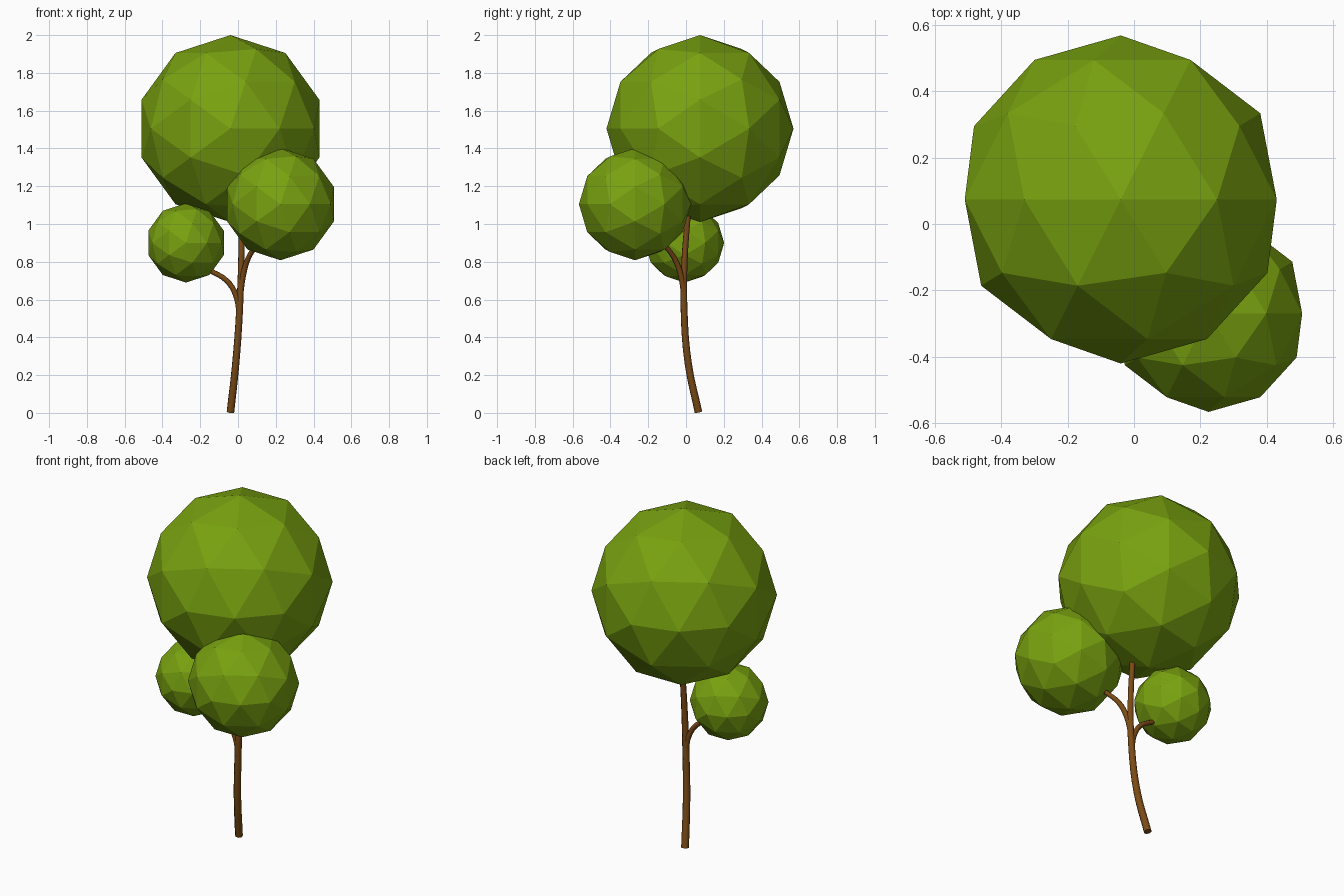
import bpy, math

if "Cube" in bpy.data.objects:
    bpy.data.objects.remove(bpy.data.objects["Cube"])


def material(name, rgb):
    m = bpy.data.materials.new(name)
    m.diffuse_color = (*rgb, 1)
    m.use_nodes = True
    m.node_tree.nodes["Principled BSDF"].inputs["Base Color"].default_value = m.diffuse_color
    return m


leaf = material("leaf_green", (0.19, 0.36, 0.005))
bark = material("bark_brown", (0.20, 0.07, 0.008))


def foliage(name, center, radius):
    # faceted ball, pole axis lying along y
    bpy.ops.mesh.primitive_ico_sphere_add(subdivisions=2, radius=radius, location=center,
                                          rotation=(math.pi / 2, 0, 0))
    ob = bpy.context.object
    ob.name = name
    ob.data.materials.append(leaf)


def limb(name, points):
    # tapered tube along x, y, z, radius points
    cu = bpy.data.curves.new(name, 'CURVE')
    cu.dimensions = '3D'
    cu.bevel_depth = 1.0
    cu.bevel_resolution = 2
    cu.resolution_u = 4
    cu.use_fill_caps = True
    sp = cu.splines.new('BEZIER')
    sp.bezier_points.add(len(points) - 1)
    for bp, (x, y, z, r) in zip(sp.bezier_points, points):
        bp.co = (x, y, z)
        bp.radius = r
        bp.handle_left_type = bp.handle_right_type = 'AUTO'
    cu.materials.append(bark)
    ob = bpy.data.objects.new(name, cu)
    bpy.context.collection.objects.link(ob)


# Crown
foliage("large_foliage", (-0.04, 0.074, 1.505), 0.495)
foliage("medium_foliage", (0.225, -0.27, 1.105), 0.297)
foliage("small_foliage", (-0.275, -0.008, 0.90), 0.21)

# Trunk and branches
limb("trunk", [(-0.04, 0.066, 0.004, 0.021), (-0.012, 0.012, 0.26, 0.020),
               (0.008, -0.010, 0.54, 0.019), (0.017, -0.008, 0.80, 0.017),
               (0.020, 0.015, 1.10, 0.015)])
limb("left_branch", [(0.008, -0.010, 0.53, 0.015), (-0.012, -0.012, 0.625, 0.015),
                     (-0.06, -0.014, 0.70, 0.014), (-0.15, -0.012, 0.755, 0.013)])
limb("right_branch", [(0.012, -0.010, 0.62, 0.015), (0.028, -0.028, 0.73, 0.015),
                      (0.055, -0.062, 0.82, 0.014), (0.10, -0.115, 0.89, 0.013)])
